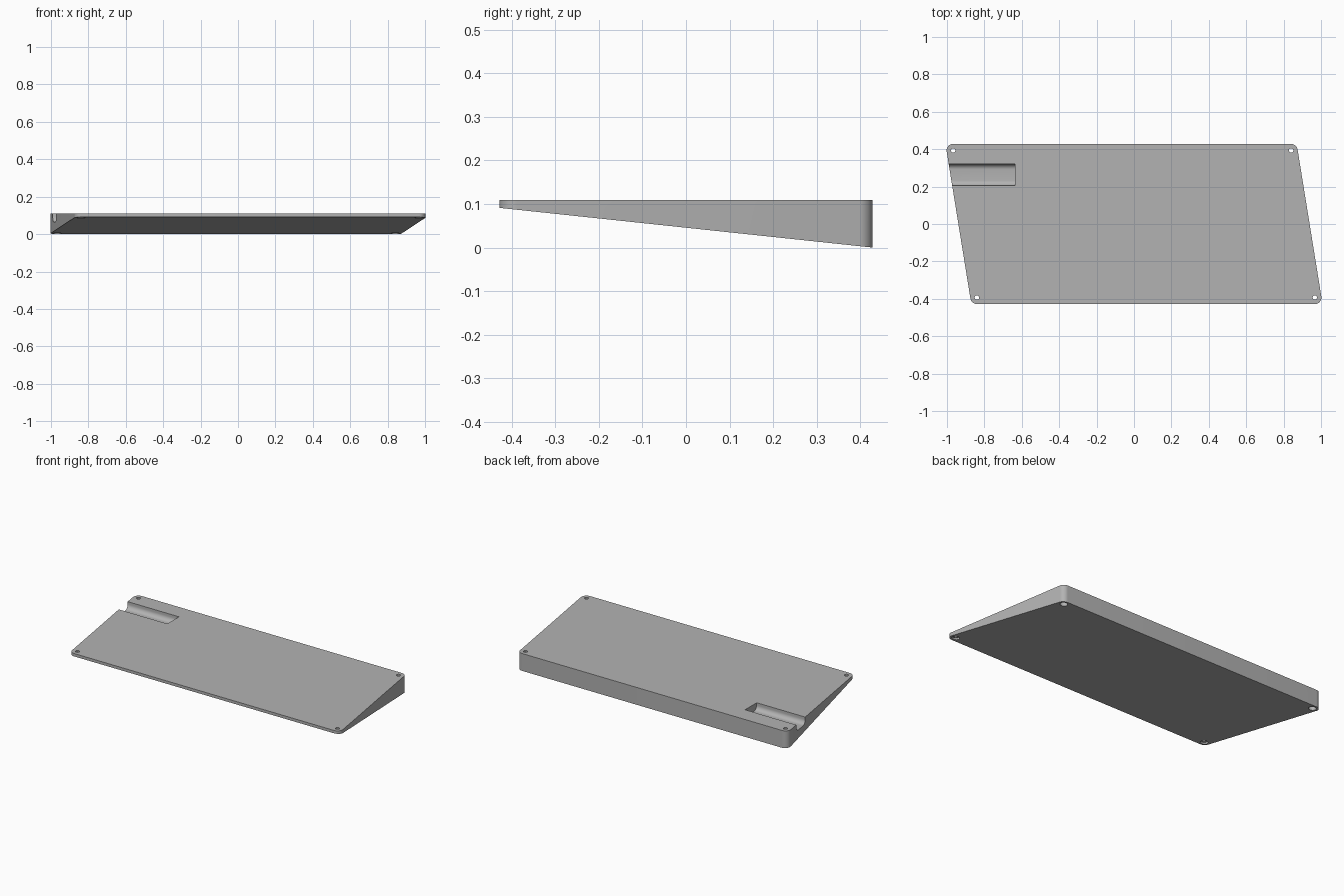
import bpy, bmesh, math
from mathutils import Vector

if "Cube" in bpy.data.objects:
    bpy.data.objects.remove(bpy.data.objects["Cube"])

TOP, HALF_Y, CORNER_R = 0.109, 0.428, 0.035
HOLES = [(-0.84, -0.393), (0.967, -0.393), (0.84, 0.393), (-0.967, 0.393)]

grey = bpy.data.materials.new("plain grey")
grey.use_nodes = True
colour = (0.45, 0.45, 0.45, 1)
grey.diffuse_color = colour
grey.node_tree.nodes["Principled BSDF"].inputs["Base Color"].default_value = colour


def prism(name, lower, upper):
    """Closed solid between two matching loops of points."""
    bm = bmesh.new()
    a = [bm.verts.new(p) for p in lower]
    b = [bm.verts.new(p) for p in upper]
    bm.faces.new(a)
    bm.faces.new(b)
    for i in range(len(a)):
        j = (i + 1) % len(a)
        bm.faces.new((a[i], a[j], b[j], b[i]))
    bmesh.ops.recalc_face_normals(bm, faces=bm.faces)
    mesh = bpy.data.meshes.new(name)
    bm.to_mesh(mesh)
    bm.free()
    mesh.materials.append(grey)
    obj = bpy.data.objects.new(name, mesh)
    bpy.context.collection.objects.link(obj)
    return obj


def arc(cx, cy, r, start, end, steps):
    angles = [start + (end - start) * i / steps for i in range(steps + 1)]
    return [(cx + r * math.cos(t), cy + r * math.sin(t)) for t in angles]


def cylinder(name, x, y, r, z0, z1):
    ring = arc(x, y, r, 0, math.tau, 32)[:-1]
    return prism(name, [(*p, z0) for p in ring], [(*p, z1) for p in ring])


# Wedge body: skewed outline with rounded corners, sloping underside
outline = []
for i, (x, y) in enumerate(HOLES):
    here = Vector((x, y))
    before = here - Vector(HOLES[i - 1])
    after = Vector(HOLES[(i + 1) % 4]) - here
    start = math.atan2(before.y, before.x) - math.pi / 2
    turn = (math.atan2(after.y, after.x) - math.atan2(before.y, before.x)) % math.tau
    outline += arc(x, y, CORNER_R, start, start + turn, 12)


def underside(y):
    return 0.091 * (HALF_Y - y) / (2 * HALF_Y)


body = prism("wedge_base", [(x, y, underside(y)) for x, y in outline],
             [(x, y, TOP) for x, y in outline])

# Screw holes with wider bores from below
cutters = []
for x, y in HOLES:
    cutters.append(cylinder("screw_hole_cutter", x, y, 0.012, -0.1, 0.2))
    cutters.append(cylinder("bore_cutter", x, y, 0.022, -0.1, 0.099))

# Cable slot: round-bottomed trough open at the right-hand side
y0, y1, floor, r = 0.205, 0.32, 0.066, 0.028
section = [(y1, 0.2), (y0, 0.2)]
section += arc(y0 + r, floor + r, r, math.pi, 1.5 * math.pi, 8)
section += arc(y1 - r, floor + r, r, 1.5 * math.pi, math.tau, 8)
cutters.append(prism("slot_cutter", [(-1.2, *p) for p in section],
                     [(-0.635, *p) for p in section]))

bpy.context.view_layer.objects.active = body
for cutter in cutters:
    cut = body.modifiers.new("cut", "BOOLEAN")
    cut.operation = "DIFFERENCE"
    cut.solver = "EXACT"
    cut.object = cutter
    bpy.ops.object.modifier_apply(modifier=cut.name)
    bpy.data.objects.remove(cutter)

bpy.ops.object.select_all(action="DESELECT")
body.select_set(True)
bpy.ops.object.shade_smooth_by_angle(angle=math.radians(30))
